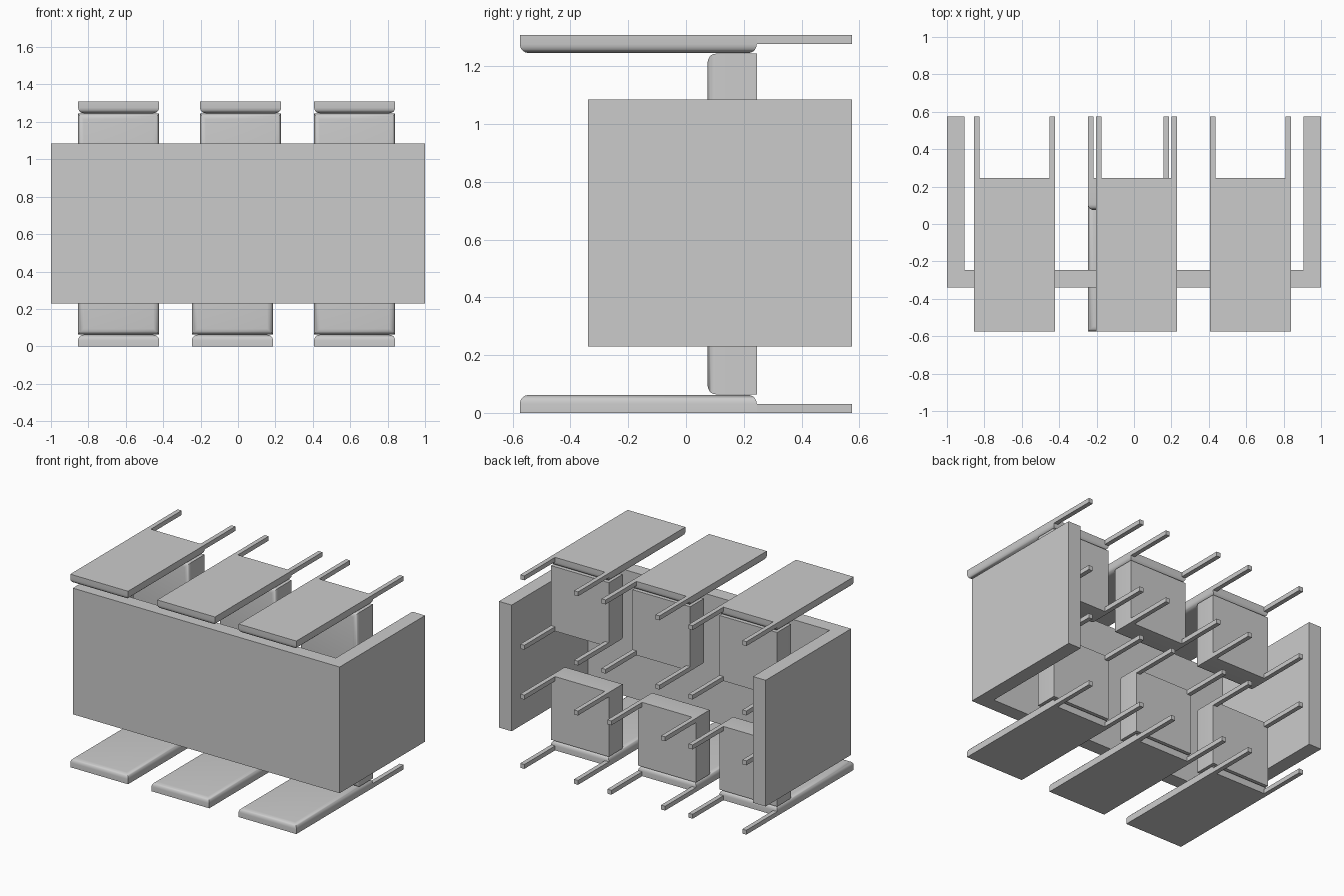
import bpy, bmesh
from math import radians

if "Cube" in bpy.data.objects:
    bpy.data.objects.remove(bpy.data.objects["Cube"], do_unlink=True)

grey = bpy.data.materials.new("plain grey")
grey.use_nodes = True
COLOUR = (0.6, 0.6, 0.6, 1)
grey.diffuse_color = COLOUR
grey.node_tree.nodes["Principled BSDF"].inputs["Base Color"].default_value = COLOUR


def box(name, x, y, z, soft_axis=None, soft_side=1, radius=0.03):
    """Box from (min, max) ranges; optionally round the rim of one face."""
    bm = bmesh.new()
    bmesh.ops.create_cube(bm, size=1)
    for v in bm.verts:
        for axis, (lo, hi) in enumerate((x, y, z)):
            v.co[axis] = hi if v.co[axis] > 0 else lo
    if soft_axis is not None:
        bm.normal_update()
        face = max(bm.faces, key=lambda f: f.normal[soft_axis] * soft_side)
        bmesh.ops.bevel(bm, geom=list(face.edges), offset=radius,
                        segments=5, profile=0.5, affect='EDGES')
    mesh = bpy.data.meshes.new(name)
    bm.to_mesh(mesh)
    bm.free()
    mesh.materials.append(grey)
    obj = bpy.data.objects.new(name, mesh)
    bpy.context.collection.objects.link(obj)
    if soft_axis is not None:
        bpy.ops.object.select_all(action='DESELECT')
        obj.select_set(True)
        bpy.context.view_layer.objects.active = obj
        bpy.ops.object.shade_smooth_by_angle(angle=radians(40))
    return obj


# Table: a top with a full-width panel at each end
TABLE_Z = (0.23, 1.085)
box("table_top", (-1, 1), (-0.34, -0.245), TABLE_Z)
for side, x in (("right", (-1, -0.905)), ("left", (0.905, 1))):
    box("table_panel_" + side, x, (-0.245, 0.575), TABLE_Z)

# Chairs: every depth is measured from the outer face of the backrest
HEIGHT, WIDTH, DEPTH, LEG = 1.308, 0.433, 0.5, 0.03
SEAT_Y = 0.245


def chair(name, left, upper):
    x = (left, left + WIDTH)
    inward = -1 if upper else 1

    def span(a, b):
        return (HEIGHT - b, HEIGHT - a) if upper else (a, b)

    box(name + "_backrest", x, (-0.575, SEAT_Y), span(0, 0.062), 2, inward)
    box(name + "_seat", x, (0.075, SEAT_Y), span(0.064, DEPTH), 1, -1)
    for row, z in (("back", span(0, LEG)), ("front", span(DEPTH - LEG, DEPTH))):
        for side, start in (("right", x[0]), ("left", x[1] - LEG)):
            box(f"{name}_{row}_leg_{side}", (start, start + LEG),
                (SEAT_Y, 0.575), z)


for row, upper, middle in (("upper", True, -0.203), ("lower", False, -0.246)):
    for place, left in (("right", -0.855), ("middle", middle), ("left", 0.407)):
        chair(f"{row}_{place}_chair", left, upper)
